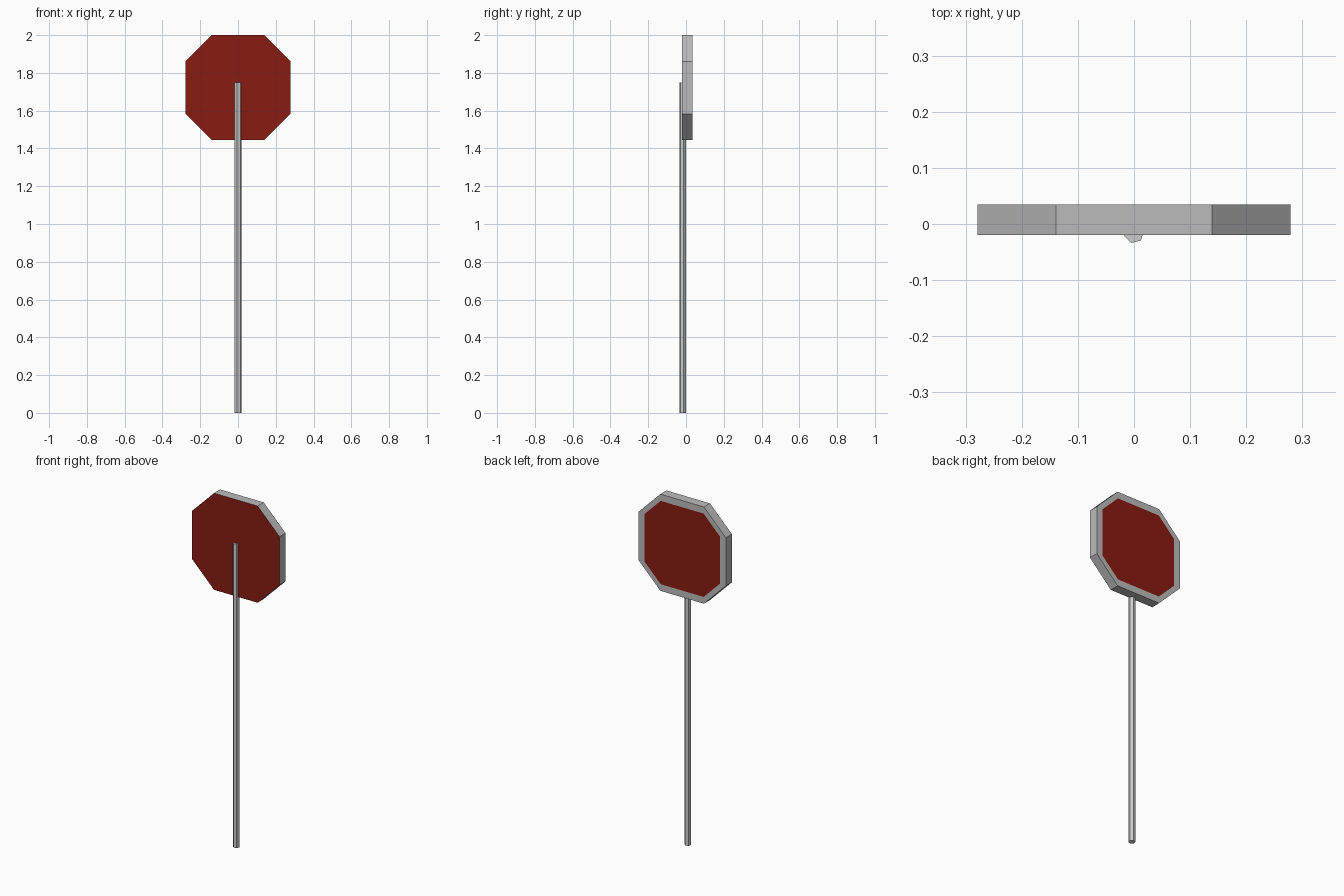
import bpy, bmesh
from math import radians

if "Cube" in bpy.data.objects:
    bpy.data.objects.remove(bpy.data.objects["Cube"])

red = bpy.data.materials.new("red_paint")
red.diffuse_color = (0.25, 0.012, 0.006, 1)
red.use_nodes = True
red.node_tree.nodes["Principled BSDF"].inputs["Base Color"].default_value = red.diffuse_color
grey = bpy.data.materials.new("grey_metal")
grey.diffuse_color = (0.5, 0.5, 0.5, 1)
grey.use_nodes = True
grey.node_tree.nodes["Principled BSDF"].inputs["Base Color"].default_value = grey.diffuse_color

ZC = 1.7225  # height of the sign centre


def octagon(bm, half, corner, y):
    """Ring of eight vertices facing along y."""
    a, c = half, corner
    pts = [(c, a), (a, c), (a, -c), (c, -a), (-c, -a), (-a, -c), (-a, c), (-c, a)]
    return [bm.verts.new((x, y, ZC + z)) for x, z in pts]


# sign plate: red front, grey edge and back rim, red back panel
bm = bmesh.new()
front = octagon(bm, 0.2785, 0.139, -0.02)
back = octagon(bm, 0.2785, 0.139, 0.035)
panel = octagon(bm, 0.24, 0.137, 0.035)
for ring_a, ring_b in ((front, back), (back, panel)):
    for i in range(8):
        j = (i + 1) % 8
        bm.faces.new((ring_a[i], ring_a[j], ring_b[j], ring_b[i]))
for ring in (front, panel):
    bm.faces.new(ring).material_index = 1
bmesh.ops.recalc_face_normals(bm, faces=bm.faces)
mesh = bpy.data.meshes.new("sign_plate")
bm.to_mesh(mesh)
bm.free()
mesh.materials.append(grey)
mesh.materials.append(red)
bpy.context.collection.objects.link(bpy.data.objects.new("sign_plate", mesh))

# six-sided post, slightly turned
bpy.ops.mesh.primitive_cylinder_add(vertices=6, radius=0.018, depth=1.75,
                                    location=(0, -0.0165, 0.875),
                                    rotation=(0, 0, radians(-16)))
bpy.context.object.name = "post"
